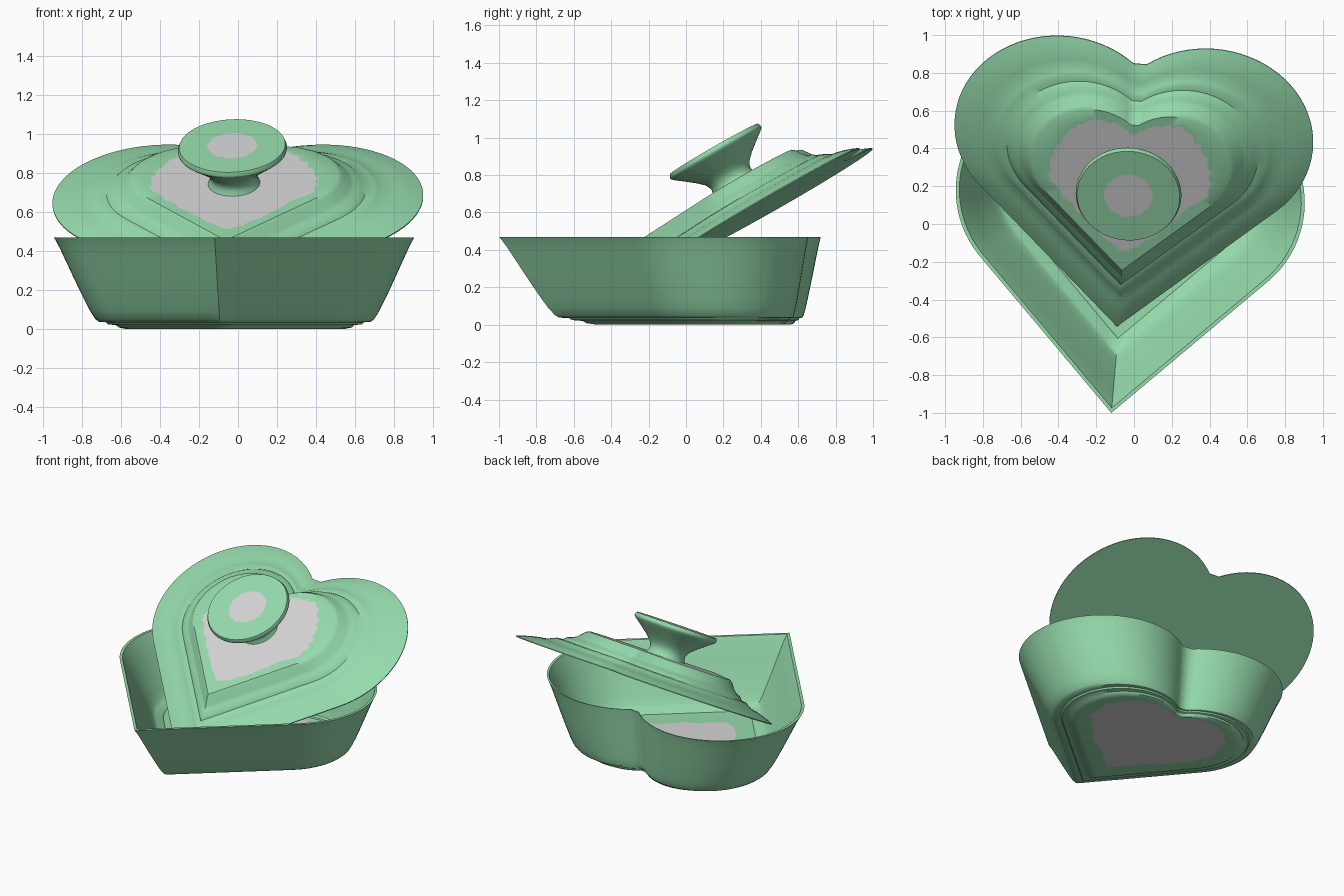
import bpy, bmesh, random
from math import sin, cos, pi, radians
from mathutils import Vector, Matrix

random.seed(4)
cube = bpy.data.objects.get("Cube")
if cube:
    bpy.data.objects.remove(cube)


def material(name, rgb):
    m = bpy.data.materials.new(name)
    m.use_nodes = True
    m.diffuse_color = (*rgb, 1)
    m.node_tree.nodes["Principled BSDF"].inputs["Base Color"].default_value = (*rgb, 1)
    return m


GREEN = material("mint green glaze", (0.30, 0.70, 0.41))
GREY = material("bare grey", (0.66, 0.66, 0.66))


def heart(size, centre):
    """Square-and-two-arcs heart, tip first, measured from a point above the tip."""
    q = 0.5 ** 0.5
    side = [Vector((q * i / 10, q * i / 10)) for i in range(11)]
    arc = []
    for i in range(1, 37):
        a = radians(-45 + 175 * i / 36)
        arc.append(Vector((q / 2 + cos(a) / 2, 1.5 * q + sin(a) / 2)))
    right = side + arc
    left = [Vector((-p.x, p.y)) for p in reversed(right[1:])]
    return [(p - Vector((0, centre))) * size for p in right + left]


def circle(n):
    return [Vector((cos(2 * pi * i / n), sin(2 * pi * i / n))) for i in range(n)]


def loft(name, outline, rings, start_patch=None, end_patch=None):
    """Stack scaled outlines; a patch is (scale, largest radius) of a ragged grey area."""
    bm = bmesh.new()
    n = len(outline)

    def ring(scale, z):
        return [bm.verts.new((p.x * scale, p.y * scale, z)) for p in outline]

    def bridge(a, b):
        for i in range(n):
            j = (i + 1) % n
            bm.faces.new((a[i], a[j], b[j], b[i]))

    def cap(edge, z, patch):
        if patch:
            inner = []
            for v in edge:
                p = Vector((v.co.x, v.co.y))
                r = min(p.length * patch[0], patch[1]) * random.uniform(0.96, 1.03)
                p = p.normalized() * r
                inner.append(bm.verts.new((p.x, p.y, z)))
            bridge(edge, inner)
            edge = inner
        hub = bm.verts.new((0, 0, z))
        for i in range(n):
            f = bm.faces.new((edge[i], edge[(i + 1) % n], hub))
            f.material_index = 1 if patch else 0

    loops = [ring(*r) for r in rings]
    for a, b in zip(loops, loops[1:]):
        bridge(a, b)
    cap(loops[0], rings[0][1], start_patch)
    cap(loops[-1], rings[-1][1], end_patch)
    bmesh.ops.recalc_face_normals(bm, faces=bm.faces)
    mesh = bpy.data.meshes.new(name)
    bm.to_mesh(mesh)
    bm.free()
    mesh.materials.append(GREEN)
    mesh.materials.append(GREY)
    ob = bpy.data.objects.new(name, mesh)
    bpy.context.collection.objects.link(ob)
    bpy.ops.object.select_all(action="DESELECT")
    ob.select_set(True)
    bpy.context.view_layer.objects.active = ob
    bpy.ops.object.shade_smooth_by_angle(angle=radians(38))
    return ob


TURN = Matrix.Rotation(radians(-5), 4, "Z")


def place(ob, tip, tilt, reach):
    """Stand the heart tip at a point, tilted up and turned a little."""
    rot = TURN @ Matrix.Rotation(radians(tilt), 4, "X")
    ob.matrix_world = Matrix.Translation(Vector(tip) + rot @ Vector((0, reach, 0))) @ rot
    return ob.matrix_world.copy()


# Dish: foot, flared outer wall, thin rim, inner wall and floor
S, C = 1.084, 1.22
outer = [(0.60, 0.0), (0.645, 0.008), (0.66, 0.02), (0.705, 0.025), (0.715, 0.035),
         (0.755, 0.038), (0.772, 0.05), (0.80, 0.09), (0.828, 0.14), (0.862, 0.205),
         (0.885, 0.25), (0.93, 0.34), (0.965, 0.41), (0.99, 0.455), (1.0, 0.47)]
inner = [(0.98, 0.47), (0.945, 0.41), (0.91, 0.34), (0.865, 0.25), (0.84, 0.205),
         (0.805, 0.14), (0.775, 0.09), (0.755, 0.07), (0.71, 0.062), (0.70, 0.052),
         (0.65, 0.05)]
dish = loft("heart_dish", heart(S, C), outer + inner, (0.86, 0.68), (0.86, 0.68))
place(dish, (-0.12, -1.0, 0), 0, S * C)

# Lid: flat underside, broad brim, stepped rise to a flat top
S, C = 1.115, 0.9
lid_rings = [(1.0, 0.0), (1.0, 0.006), (0.95, 0.022), (0.90, 0.035), (0.85, 0.045),
             (0.80, 0.052), (0.765, 0.068), (0.74, 0.078), (0.70, 0.082), (0.675, 0.105),
             (0.64, 0.115), (0.615, 0.13), (0.575, 0.172), (0.553, 0.185)]
lid = loft("heart_lid", heart(S, C), lid_rings, None, (0.86, 0.43))
lid_matrix = place(lid, (-0.09, -0.54, 0.07), 30, S * C)

# Knob: waisted neck widening to a flat disc
knob_rings = [(0.135, -0.004), (0.122, 0.02), (0.12, 0.045), (0.135, 0.075), (0.17, 0.108),
              (0.22, 0.148), (0.262, 0.18), (0.278, 0.194), (0.28, 0.203), (0.272, 0.222)]
knob = loft("lid_knob", circle(72), knob_rings, None, (0.47, 0.128))
knob.matrix_world = lid_matrix @ Matrix.Translation((0, 0.03, 0.185))
